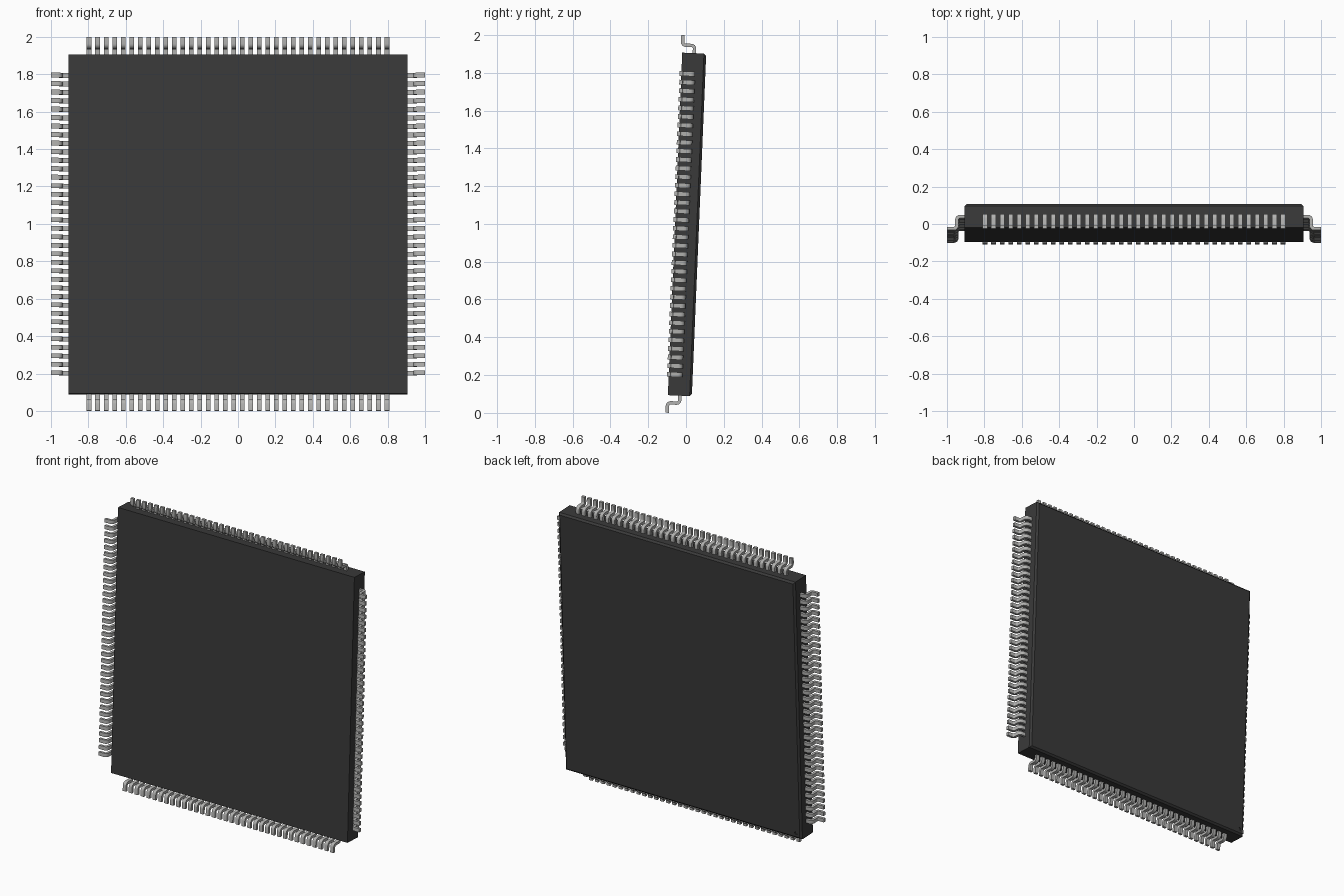
import bpy, bmesh, math
from mathutils import Matrix, Vector

if "Cube" in bpy.data.objects:
    bpy.data.objects.remove(bpy.data.objects["Cube"])

PINS, PITCH, PIN_W, PIN_T = 36, 0.0455, 0.025, 0.018
HALF, FRONT, BACK, CHAMFER = 0.907, -0.058, 0.069, 0.012

# The whole package leans back slightly about the x axis
TILT = Matrix.Translation((0, 0, 0.9975)) @ Matrix.Rotation(math.radians(-2.4), 4, 'X')


def material(name, rgb):
    m = bpy.data.materials.new(name)
    m.diffuse_color = (*rgb, 1)
    m.use_nodes = True
    m.node_tree.nodes["Principled BSDF"].inputs["Base Color"].default_value = m.diffuse_color
    return m


def make_object(name, bm, mat):
    bmesh.ops.recalc_face_normals(bm, faces=bm.faces)
    me = bpy.data.meshes.new(name)
    bm.to_mesh(me)
    bm.free()
    me.materials.append(mat)
    ob = bpy.data.objects.new(name, me)
    bpy.context.collection.objects.link(ob)
    ob.matrix_world = TILT
    return ob


black = material("black_plastic", (0.042, 0.042, 0.042))
metal = material("pin_metal", (0.45, 0.45, 0.44))

# Body: square slab with its back rim chamfered
bm = bmesh.new()
bmesh.ops.create_cube(bm, size=1)
for v in bm.verts:
    v.co = Vector((v.co.x * 2 * HALF, BACK if v.co.y > 0 else FRONT, v.co.z * 2 * HALF))
rim = [e for e in bm.edges if all(v.co.y > 0 for v in e.verts)]
bmesh.ops.bevel(bm, geom=rim, offset=CHAMFER, segments=1, affect='EDGES')
body = make_object("package_body", bm, black)

# Orientation dimple: shallow round recess in one back corner
bm = bmesh.new()
bmesh.ops.create_cone(bm, cap_ends=True, segments=24, radius1=0.011, radius2=0.011, depth=0.02,
                      matrix=Matrix.Translation((-0.868, BACK + 0.004, -0.868))
                      @ Matrix.Rotation(math.pi / 2, 4, 'X'))
cutter = make_object("dimple_cutter", bm, black)
cutter.hide_render = True
cutter.hide_set(True)
mod = body.modifiers.new("dimple", 'BOOLEAN')
mod.operation = 'DIFFERENCE'
mod.solver = 'EXACT'
mod.object = cutter
bpy.context.view_layer.objects.active = body
body.select_set(True)
bpy.ops.object.modifier_apply(modifier=mod.name)
bpy.data.objects.remove(cutter)


# Gull-wing pin centre line: (outward distance, depth, heading angle)
def pin_path():
    r, turn, exit_w, foot_w, steps = 0.016, 0.931, 0.006, -0.058, 4
    pts = [(0.88, exit_w, 0)]
    for i in range(steps + 1):
        a = math.pi / 2 * i / steps
        pts.append((turn + r * math.sin(a), exit_w - r + r * math.cos(a), -a))
    for i in range(steps + 1):
        a = math.pi / 2 * (1 - i / steps)
        pts.append((turn + 2 * r - r * math.sin(a), foot_w + r - r * math.cos(a), -a))
    return pts + [(1.0, foot_w, 0)]


def add_pin(bm, offset):
    rings = []
    for d, w, a in pin_path():
        n = Vector((-math.sin(a), math.cos(a))) * PIN_T / 2
        rings.append([bm.verts.new((d + s * n.x, w + s * n.y, offset + t * PIN_W / 2))
                      for s, t in ((1, 1), (1, -1), (-1, -1), (-1, 1))])
    for p, q in zip(rings, rings[1:]):
        for k in range(4):
            bm.faces.new((p[k], p[(k + 1) % 4], q[(k + 1) % 4], q[k]))
    bm.faces.new(rings[0])
    bm.faces.new(rings[-1])


# Four rows of pins, turned around the package normal
for k, side in enumerate(("right", "bottom", "left", "top")):
    bm = bmesh.new()
    for i in range(PINS):
        add_pin(bm, (i - (PINS - 1) / 2) * PITCH)
    bm.transform(Matrix.Rotation(k * math.pi / 2, 4, 'Y'))
    row = make_object(side + "_pins", bm, metal)
    bpy.ops.object.select_all(action='DESELECT')
    row.select_set(True)
    bpy.context.view_layer.objects.active = row
    bpy.ops.object.shade_smooth_by_angle(angle=math.radians(35))
